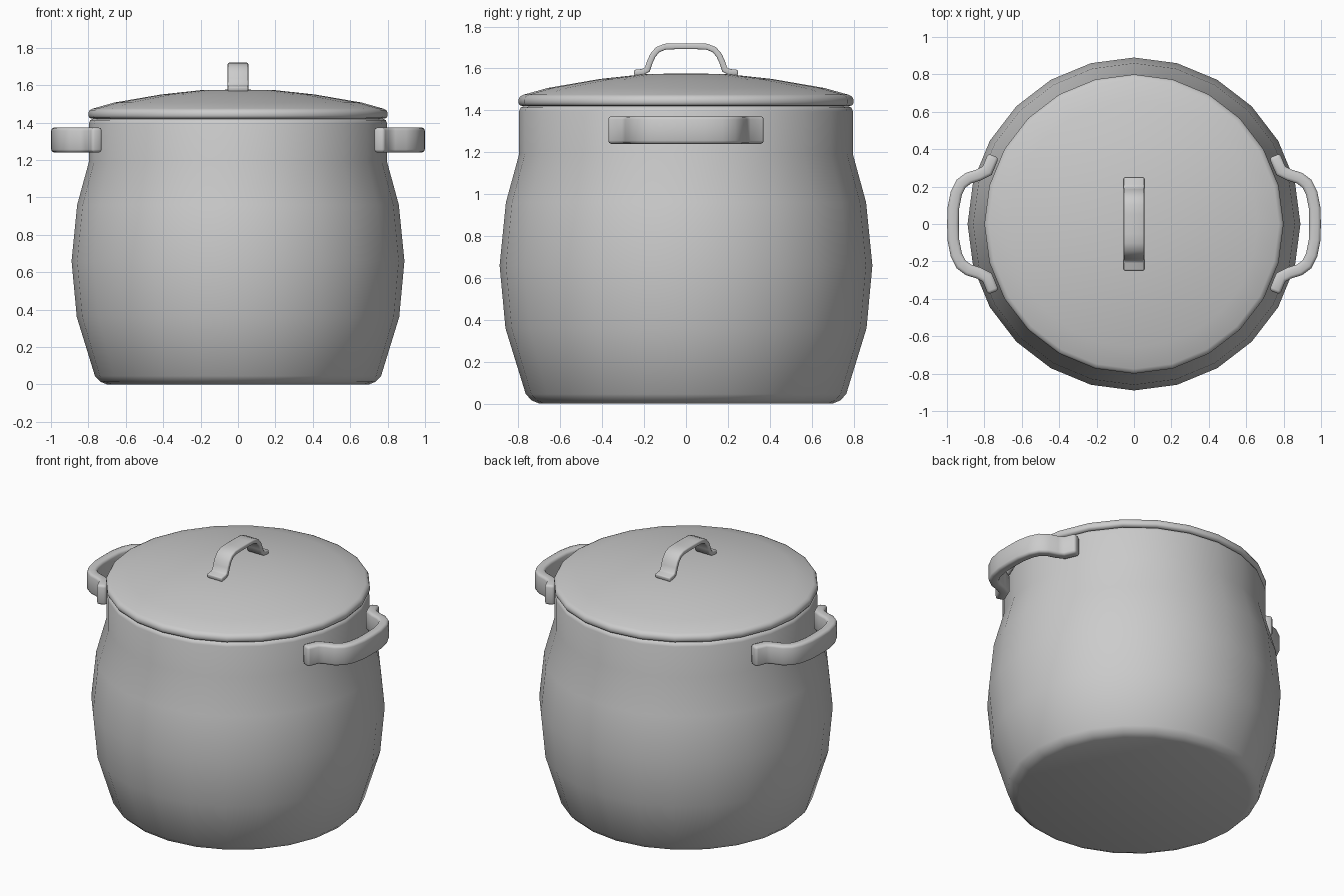
import bpy, bmesh, math
from mathutils import Vector

if "Cube" in bpy.data.objects:
    bpy.data.objects.remove(bpy.data.objects["Cube"])

SEGMENTS = 24


def finish(bm, name, angle):
    bmesh.ops.recalc_face_normals(bm, faces=bm.faces)
    me = bpy.data.meshes.new(name)
    bm.to_mesh(me)
    bm.free()
    ob = bpy.data.objects.new(name, me)
    bpy.context.collection.objects.link(ob)
    bpy.ops.object.select_all(action='DESELECT')
    ob.select_set(True)
    bpy.context.view_layer.objects.active = ob
    bpy.ops.object.shade_smooth_by_angle(angle=math.radians(angle))
    return ob


def lathe(name, profile, angle=50):
    """Revolve (radius, z) points; the ends lie on the axis."""
    bm = bmesh.new()
    vs = [bm.verts.new((r, 0, z)) for r, z in profile]
    edges = [bm.edges.new(p) for p in zip(vs, vs[1:])]
    bmesh.ops.spin(bm, geom=vs + edges, axis=(0, 0, 1), cent=(0, 0, 0),
                   angle=math.tau, steps=SEGMENTS)
    bmesh.ops.remove_doubles(bm, verts=bm.verts, dist=1e-4)
    return finish(bm, name, angle)


def strap(name, half, thick, lo, hi, place, bevel):
    """Bent flat bar: half path of (u, v), mirrored in u, swept lo..hi sideways."""
    path = [Vector(p) for p in half]
    path += [Vector((-u, v)) for u, v in reversed(half) if abs(u) > 1e-6]
    bm = bmesh.new()
    rings = []
    for i, p in enumerate(path):
        a = (p - path[i - 1]).normalized() if i else None
        b = (path[i + 1] - p).normalized() if i < len(path) - 1 else None
        a, b = a or b, b or a
        t = (a + b).normalized()
        n = Vector((-t.y, t.x)) * (thick / 2 / max(t.dot(a), 0.5))
        rings.append([bm.verts.new(place(q.x, q.y, w)) for q, w in
                      ((p + n, lo), (p + n, hi), (p - n, hi), (p - n, lo))])
    for r, s in zip(rings, rings[1:]):
        for k in range(4):
            bm.faces.new((r[k], r[(k + 1) % 4], s[(k + 1) % 4], s[k]))
    bm.faces.new(rings[0])
    bm.faces.new(rings[-1])
    # round only the long edges and the end caps
    bmesh.ops.recalc_face_normals(bm, faces=bm.faces)
    sharp = [e for e in bm.edges if e.calc_face_angle() > math.radians(70)]
    bmesh.ops.bevel(bm, geom=sharp, offset=bevel, segments=2, profile=0.5,
                    affect='EDGES', clamp_overlap=True)
    return finish(bm, name, 50)


# Barrel-shaped pot with a rounded rim and hollow inside
lathe("pot_body", [
    (0, 0), (0.70, 0), (0.735, 0.014), (0.765, 0.045), (0.862, 0.36),
    (0.89, 0.66), (0.86, 0.96), (0.797, 1.19), (0.797, 1.395),
    (0.79, 1.413), (0.775, 1.42), (0.755, 1.41), (0.755, 1.19),
    (0.815, 0.96), (0.845, 0.66), (0.815, 0.36), (0.72, 0.05), (0, 0.04)])

# Domed lid with a rolled edge
lathe("lid", [
    (0, 1.425), (0.775, 1.42), (0.793, 1.424), (0.80, 1.435), (0.80, 1.452),
    (0.792, 1.467), (0.775, 1.475), (0.66, 1.507), (0.41, 1.55),
    (0.19, 1.574), (0, 1.576)])

# Lid handle
strap("lid_handle",
      [(-0.248, 1.579), (-0.205, 1.584), (-0.185, 1.595), (-0.173, 1.63),
       (-0.158, 1.663), (-0.135, 1.69), (-0.10, 1.704), (-0.05, 1.706)],
      0.028, -0.055, 0.055, lambda u, v, w: (w, u, v), 0.007)

# Side handles
for side, label in ((-1, "left"), (1, "right")):
    strap(label + "_handle",
          [(-0.365, 0.752), (-0.285, 0.785), (-0.262, 0.83), (-0.245, 0.885),
           (-0.215, 0.925), (-0.165, 0.95), (-0.085, 0.966), (0, 0.968)],
          0.062, 1.24, 1.373, lambda u, v, w: (side * v, u, w), 0.016)
